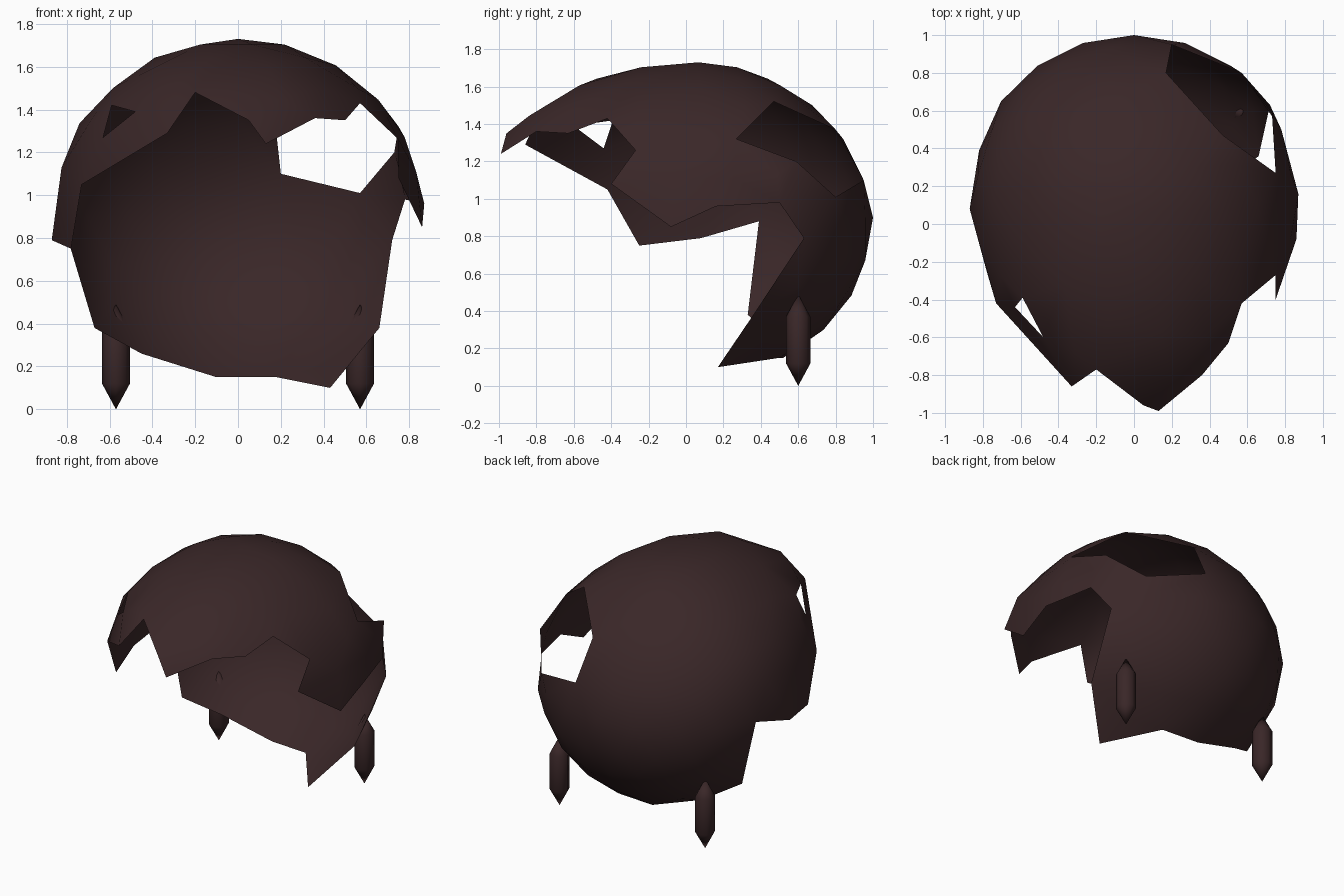
import bpy, bmesh, math
from mathutils import Vector
from mathutils.geometry import delaunay_2d_cdt

if "Cube" in bpy.data.objects:
    bpy.data.objects.remove(bpy.data.objects["Cube"])

CENTER = Vector((0, 0.15, 0.9))

dark = bpy.data.materials.new("dark_brown")
dark.diffuse_color = (0.042, 0.02, 0.021, 1)
dark.use_nodes = True
dark.node_tree.nodes["Principled BSDF"].inputs["Base Color"].default_value = dark.diffuse_color

# jagged edge of the big front opening, as one loop
RIM = [(.13, -.99, 1.24), (.36, -.8, 1.36), (.5, -.63, 1.35), (.57, -.42, 1.43),
       (.75, -.27, 1.26), (.75, -.4, 1.08), (.86, -.08, .85), (.87, .16, .96),
       (.78, .5, .98), (.72, .63, .79), (.66, .36, .38), (.43, .17, .1),
       (.18, .5, .15), (-.1, .52, .15), (-.45, .47, .26), (-.67, .33, .38),
       (-.82, .39, .88), (-.87, .08, .79), (-.78, -.25, .75), (-.73, -.42, 1.05),
       (-.33, -.86, 1.29), (-.2, -.77, 1.48), (.05, -.96, 1.35)]
# broken hole at the back and small hole beside the brim
BACK_HOLE = [(.75, .27, 1.32), (.47, .47, 1.52), (.17, .8, 1.37),
             (.2, .95, 1.1), (.57, .8, 1.01), (.73, .59, 1.2)]
SIDE_HOLE = [(-.48, -.6, 1.39), (-.63, -.44, 1.27), (-.59, -.39, 1.42)]
LOOPS = [[Vector(p) for p in loop] for loop in (RIM, BACK_HOLE, SIDE_HOLE)]

# flatten directions around the centre, with the opening sent to the outside
POLE = Vector((0, -.54, -.62)).normalized()
AXIS_U = Vector((1, 0, 0))
AXIS_V = POLE.cross(AXIS_U)


def flatten(p):
    v = (p - CENTER).normalized()
    return Vector((v.dot(AXIS_U), v.dot(AXIS_V))) / max(1 - v.dot(POLE), 1e-4)


def inside(q, poly):
    hit = False
    for a, b in zip(poly, poly[1:] + poly[:1]):
        if (a.y > q.y) != (b.y > q.y) and q.x < a.x + (q.y - a.y) * (b.x - a.x) / (b.y - a.y):
            hit = not hit
    return hit


FLAT = [[flatten(p) for p in loop] for loop in LOOPS]


def on_shell(q):
    return inside(q, FLAT[0]) and not any(inside(q, h) for h in FLAT[1:])


def rim_distance(p):
    best = 9
    for loop in LOOPS:
        for a, b in zip(loop, loop[1:] + loop[:1]):
            t = max(0, min(1, (p - a).dot(b - a) / (b - a).length_squared))
            best = min(best, (p - a.lerp(b, t)).length)
    return best


def egg(n):
    """Point of the egg body for a unit direction."""
    z = 0.83 * n.z
    y = n.y * (0.85 if n.y > 0 else 1.3) - 0.1 * max(z, 0)
    return CENTER + Vector((0.87 * n.x, y, z))


# broken shell: egg points joined to the jagged edges
points, edges = [], []
for loop in LOOPS:
    s, n = len(points), len(loop)
    points += loop
    edges += [(s + i, s + (i + 1) % n) for i in range(n)]
ball = bmesh.new()
bmesh.ops.create_icosphere(ball, subdivisions=3, radius=1)
for v in ball.verts:
    p = egg(v.co.normalized())
    if on_shell(flatten(p)) and rim_distance(p) > 0.1:
        points.append(p)
ball.free()

flat = [flatten(p) for p in points]
out, _, tris, origin, _, _ = delaunay_2d_cdt(flat, edges, [], 0, 1e-6)
bm = bmesh.new()
verts = [bm.verts.new(p) for p in points]
for t in tris:
    mid = sum((out[i] for i in t), Vector((0, 0))) / len(t)
    if not on_shell(mid) or not all(origin[i] for i in t):
        continue
    ids = [origin[i][0] for i in t]
    if len(set(ids)) < 3:
        continue
    a, b, c = (points[i] for i in ids[:3])
    if (b - a).cross(c - a).dot((a + b + c) / 3 - CENTER) < 0:
        ids.reverse()
    bm.faces.new([verts[i] for i in ids])
bmesh.ops.delete(bm, geom=[v for v in bm.verts if not v.link_faces], context='VERTS')


def finish(bm, name):
    for f in bm.faces:
        f.smooth = True
    mesh = bpy.data.meshes.new(name)
    bm.to_mesh(mesh)
    bm.free()
    mesh.materials.append(dark)
    obj = bpy.data.objects.new(name, mesh)
    bpy.context.collection.objects.link(obj)
    return obj


finish(bm, "broken_shell")


# pointed pegs under the back of the shell
def peg(name, x, y):
    sides, r = 8, 0.065
    bm = bmesh.new()
    low, high = ([bm.verts.new((x + r * math.cos(a), y + r * math.sin(a), z))
                  for a in (2 * math.pi * i / sides for i in range(sides))]
                 for z in (0.12, 0.37))
    tip, top = bm.verts.new((x, y, 0)), bm.verts.new((x, y, 0.49))
    for i in range(sides):
        j = (i + 1) % sides
        bm.faces.new((low[i], low[j], high[j], high[i]))
        bm.faces.new((low[j], low[i], tip))
        bm.faces.new((high[i], high[j], top))
    finish(bm, name)


for side, x in (("left", -0.57), ("right", 0.57)):
    peg(side + "_peg", x, 0.6)
